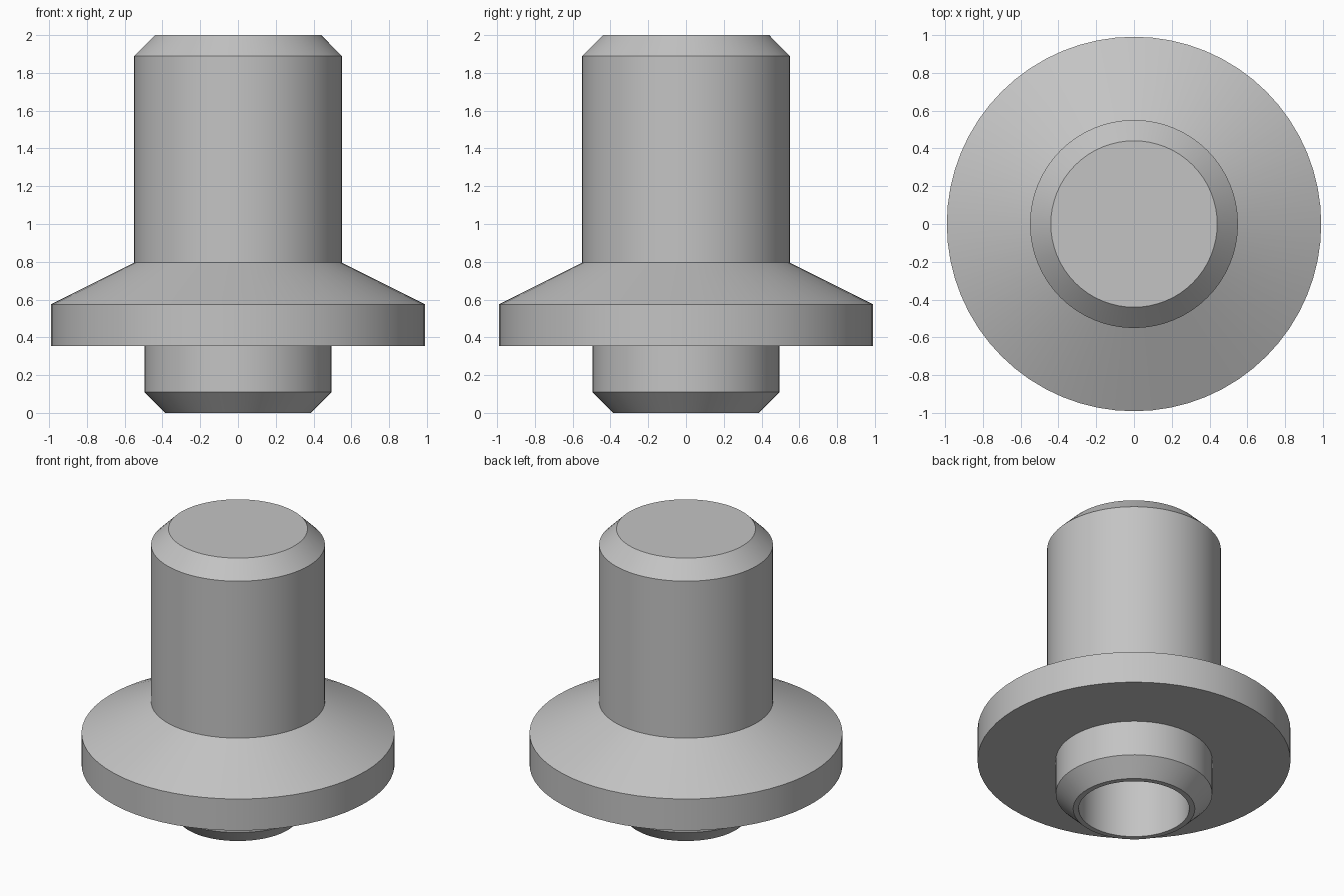
import bpy
import bmesh
from math import radians
from mathutils import Matrix, Vector

cube = bpy.data.objects.get("Cube")
if cube:
    bpy.data.objects.remove(cube, do_unlink=True)

SEGMENTS = 64

# Single plain metal colour
grey = bpy.data.materials.new("light_grey")
grey.use_nodes = True
colour = (0.55, 0.55, 0.55, 1)
grey.diffuse_color = colour
grey.node_tree.nodes["Principled BSDF"].inputs["Base Color"].default_value = colour


def lathe(name, profile):
    """Revolve an (radius, height) profile that starts and ends on the axis."""
    bm = bmesh.new()
    verts = [bm.verts.new((r, 0, z)) for r, z in profile]
    edges = [bm.edges.new(pair) for pair in zip(verts, verts[1:])]
    bmesh.ops.spin(bm, geom=verts + edges, cent=(0, 0, 0), axis=(0, 0, 1),
                   angle=radians(360), steps=SEGMENTS, use_merge=True)
    bmesh.ops.remove_doubles(bm, verts=bm.verts, dist=0.0001)
    bmesh.ops.recalc_face_normals(bm, faces=bm.faces)
    mesh = bpy.data.meshes.new(name)
    bm.to_mesh(mesh)
    bm.free()
    mesh.materials.append(grey)
    obj = bpy.data.objects.new(name, mesh)
    bpy.context.collection.objects.link(obj)
    bpy.ops.object.select_all(action="DESELECT")
    obj.select_set(True)
    bpy.context.view_layer.objects.active = obj
    bpy.ops.object.shade_smooth_by_angle(angle=radians(20))
    return obj


# Bored spigot, flange with sloped shoulder, chamfered post
bore = [(0, 1.2), (0.35, 1.2), (0.35, 0)]
spigot = [(0.385, 0), (0.495, 0.11), (0.495, 0.355)]
flange = [(0.99, 0.355), (0.99, 0.575), (0.55, 0.795)]
post = [(0.55, 1.89), (0.44, 2), (0, 2)]
lathe("flanged_post", bore + spigot + flange + post)
